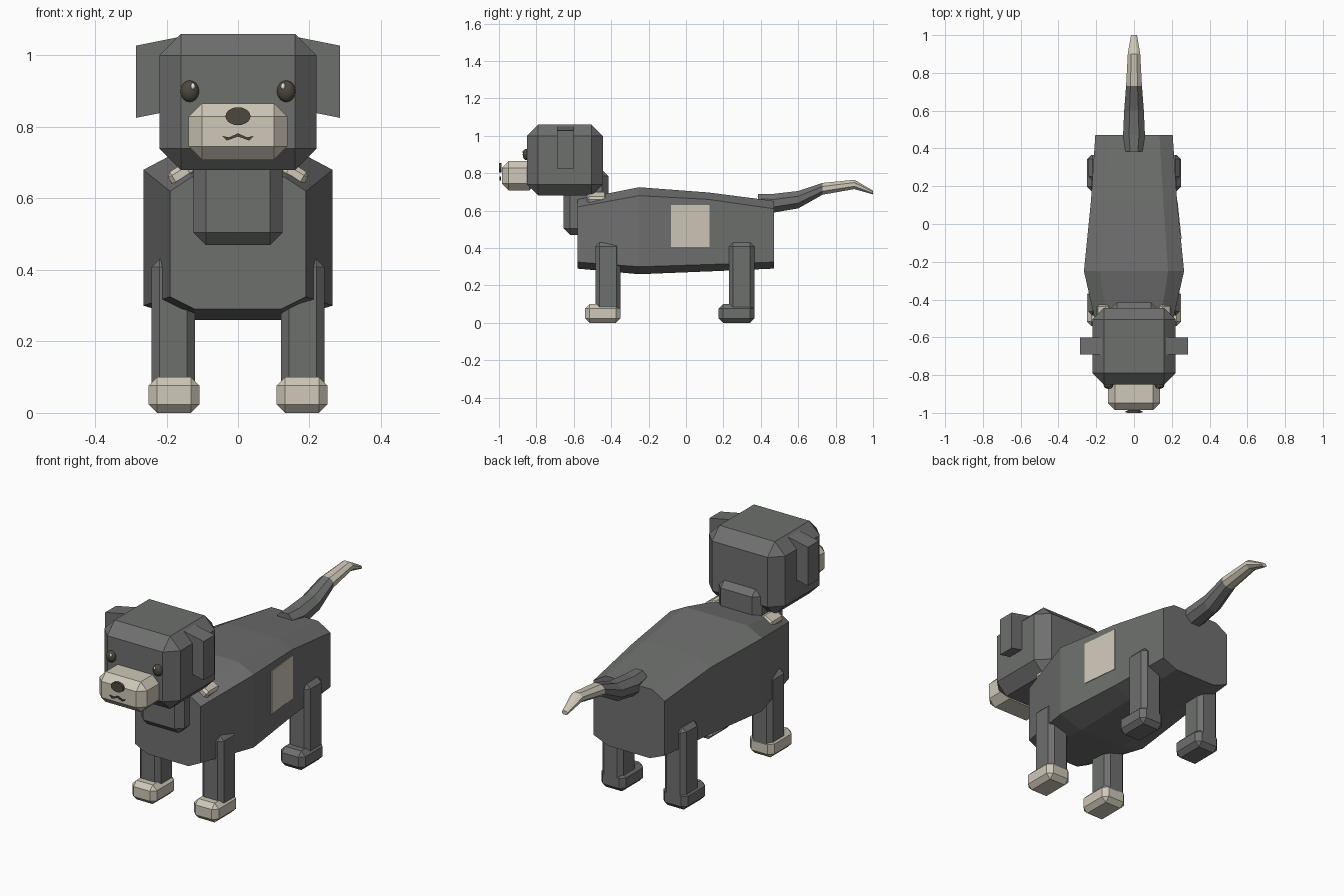
import bpy, bmesh, math
from mathutils import Matrix

if "Cube" in bpy.data.objects:
    bpy.data.objects.remove(bpy.data.objects["Cube"])


def material(name, rgb):
    m = bpy.data.materials.new(name)
    m.use_nodes = True
    col = (*rgb, 1)
    m.diffuse_color = col
    node = next(n for n in m.node_tree.nodes if n.type == 'BSDF_PRINCIPLED')
    node.inputs["Base Color"].default_value = col
    node.inputs["Roughness"].default_value = 0.9
    return m


GREY = material("charcoal fur", (0.155, 0.16, 0.155))
CREAM = material("cream fur", (0.62, 0.58, 0.48))
DARK = material("dark brown", (0.07, 0.066, 0.048))
WHITE = material("eye glint white", (0.8, 0.8, 0.78))


def finish(name, bm, *mats):
    bmesh.ops.recalc_face_normals(bm, faces=bm.faces)
    me = bpy.data.meshes.new(name)
    bm.to_mesh(me)
    bm.free()
    for m in mats:
        me.materials.append(m)
    ob = bpy.data.objects.new(name, me)
    bpy.context.collection.objects.link(ob)
    return ob


def box(name, mat, x, y, z, bevel=0.0, shear=0.0, tilt=0.0):
    """Chamfered box from (min, max) ranges; shear lifts z along x, tilt turns about y."""
    bm = bmesh.new()
    bmesh.ops.create_cube(bm, size=1)
    for v in bm.verts:
        for i, (a, b) in enumerate((x, y, z)):
            v.co[i] = (a + b) / 2 + v.co[i] * (b - a)
        v.co.z += shear * (v.co.x - (x[0] + x[1]) / 2)
    if bevel:
        bmesh.ops.bevel(bm, geom=bm.edges[:], offset=bevel, segments=1, affect='EDGES')
    if tilt:
        c = (sum(x) / 2, sum(y) / 2, sum(z) / 2)
        bmesh.ops.rotate(bm, verts=bm.verts, cent=c, matrix=Matrix.Rotation(tilt, 3, 'Y'))
    return finish(name, bm, mat)


def ring(y, w, top_w, low_w, top, shoulder, hip, low, slant=0.0):
    """Eight-sided cross-section; slant moves the bottom back along y."""
    half = [(top_w, top), (w, shoulder), (w, hip), (low_w, low)]
    pts = half + [(-a, b) for a, b in reversed(half)]
    return [(px, y + slant * (top - pz), pz) for px, pz in pts]


def loft(name, rings, *mats):
    bm = bmesh.new()
    loops = [[bm.verts.new(p) for p in r] for r in rings]
    n = len(loops[0])
    for a, b in zip(loops, loops[1:]):
        for i in range(n):
            j = (i + 1) % n
            bm.faces.new((a[i], a[j], b[j], b[i]))
    bm.faces.new(loops[0])
    bm.faces.new(loops[-1])
    return finish(name, bm, *mats)


def disc(name, mat, x, y, z, rx, ry, rz):
    """Flat round button facing the front."""
    bm = bmesh.new()
    bmesh.ops.create_cone(bm, cap_ends=True, segments=20, radius1=1, radius2=1, depth=2)
    bm.transform(Matrix.Translation((x, y, z)) @ Matrix.Diagonal((rx, ry, rz, 1))
                 @ Matrix.Rotation(math.pi / 2, 4, 'X'))
    return finish(name, bm, mat)


def ball(name, mat, x, y, z, rx, ry, rz):
    bm = bmesh.new()
    bmesh.ops.create_uvsphere(bm, u_segments=16, v_segments=10, radius=1)
    bm.transform(Matrix.Translation((x, y, z)) @ Matrix.Diagonal((rx, ry, rz, 1)))
    for f in bm.faces:
        f.smooth = True
    return finish(name, bm, mat)


def span(side, a, b):
    return tuple(sorted((side * a, side * b)))


# Torso
loft("body", [
    ring(-0.58, 0.19, 0.13, 0.12, 0.66, 0.62, 0.325, 0.29),
    ring(-0.25, 0.265, 0.18, 0.13, 0.725, 0.68, 0.30, 0.26),
    ring(0.12, 0.228, 0.155, 0.125, 0.697, 0.66, 0.312, 0.275),
    ring(0.47, 0.205, 0.135, 0.12, 0.652, 0.61, 0.325, 0.29),
], GREY)

# Flank patch, a thin plate lying on the left side
bm = bmesh.new()
corners = [(y, z) for y, z in ((-0.08, 0.405), (0.125, 0.405), (0.125, 0.63), (-0.08, 0.63))]
base = bm.faces.new([bm.verts.new((0.2473 - 0.108 * (y + 0.08), y, z)) for y, z in corners])
ext = bmesh.ops.extrude_face_region(bm, geom=[base])
moved = [g for g in ext["geom"] if isinstance(g, bmesh.types.BMVert)]
bmesh.ops.translate(bm, verts=moved, vec=(0.005, 0, 0))
finish("flank_patch", bm, CREAM)

# Neck, head and muzzle
box("neck", GREY, (-0.125, 0.125), (-0.655, -0.415), (0.47, 0.82), 0.035)
box("head", GREY, (-0.22, 0.22), (-0.85, -0.445), (0.68, 1.06), 0.06)
box("muzzle", CREAM, (-0.138, 0.138), (-0.985, -0.80), (0.708, 0.866), 0.037)
disc("nose", DARK, 0, -0.993, 0.83, 0.035, 0.007, 0.025)

# Mouth
half = [(0.045, 0.775), (0.025, 0.771), (0, 0.782)]
outline = half + [(-a, b) for a, b in half[1::-1]]
outline += [(-0.032, 0.762), (0, 0.773), (0.032, 0.762)]
bm = bmesh.new()
face = bm.faces.new([bm.verts.new((x, -0.99, z)) for x, z in outline])
ext = bmesh.ops.extrude_face_region(bm, geom=[face])
moved = [g for g in ext["geom"] if isinstance(g, bmesh.types.BMVert)]
bmesh.ops.translate(bm, verts=moved, vec=(0, -0.007, 0))
finish("mouth", bm, DARK)

# Paired parts
for side, tag in ((1, "left"), (-1, "right")):
    ball(f"{tag}_eye", DARK, side * 0.135, -0.853, 0.90, 0.026, 0.02, 0.03)
    ball(f"{tag}_eye_glint", WHITE, side * 0.126, -0.869, 0.914, 0.006, 0.005, 0.009)
    box(f"{tag}_ear", GREY, span(side, 0.16, 0.285), (-0.69, -0.60),
        (0.838, 1.04), 0, shear=-side * 0.2)
    box(f"{tag}_collar_tuft", CREAM, span(side, 0.125, 0.195), (-0.53, -0.425),
        (0.645, 0.69), 0.012, tilt=side * 0.55)
    for end, y, paw_mat in (("front", -0.485, CREAM), ("back", 0.23, GREY)):
        box(f"{tag}_{end}_leg", GREY, span(side, 0.12, 0.242), (y, y + 0.135),
            (0.05, 0.43), 0.022)
        box(f"{tag}_{end}_paw", paw_mat, span(side, 0.108, 0.25), (y - 0.055, y + 0.135),
            (0, 0.10), 0.024)

# Tail with a pale tip
tail_stations = [  # y, half width, top, bottom
    (0.385, 0.045, 0.69, 0.60), (0.47, 0.058, 0.69, 0.59), (0.60, 0.052, 0.705, 0.612),
    (0.73, 0.042, 0.748, 0.685), (0.90, 0.033, 0.765, 0.715), (1.0, 0.016, 0.707, 0.687)]
rings = []
for y, w, top, low in tail_stations:
    q = (top - low) * 0.3
    rings.append(ring(y, w, w * 0.45, w * 0.45, top, top - q, low + q, low))
tail = loft("tail", rings, GREY, CREAM)
for p in tail.data.polygons:
    p.material_index = int(p.center.y > 0.73)
